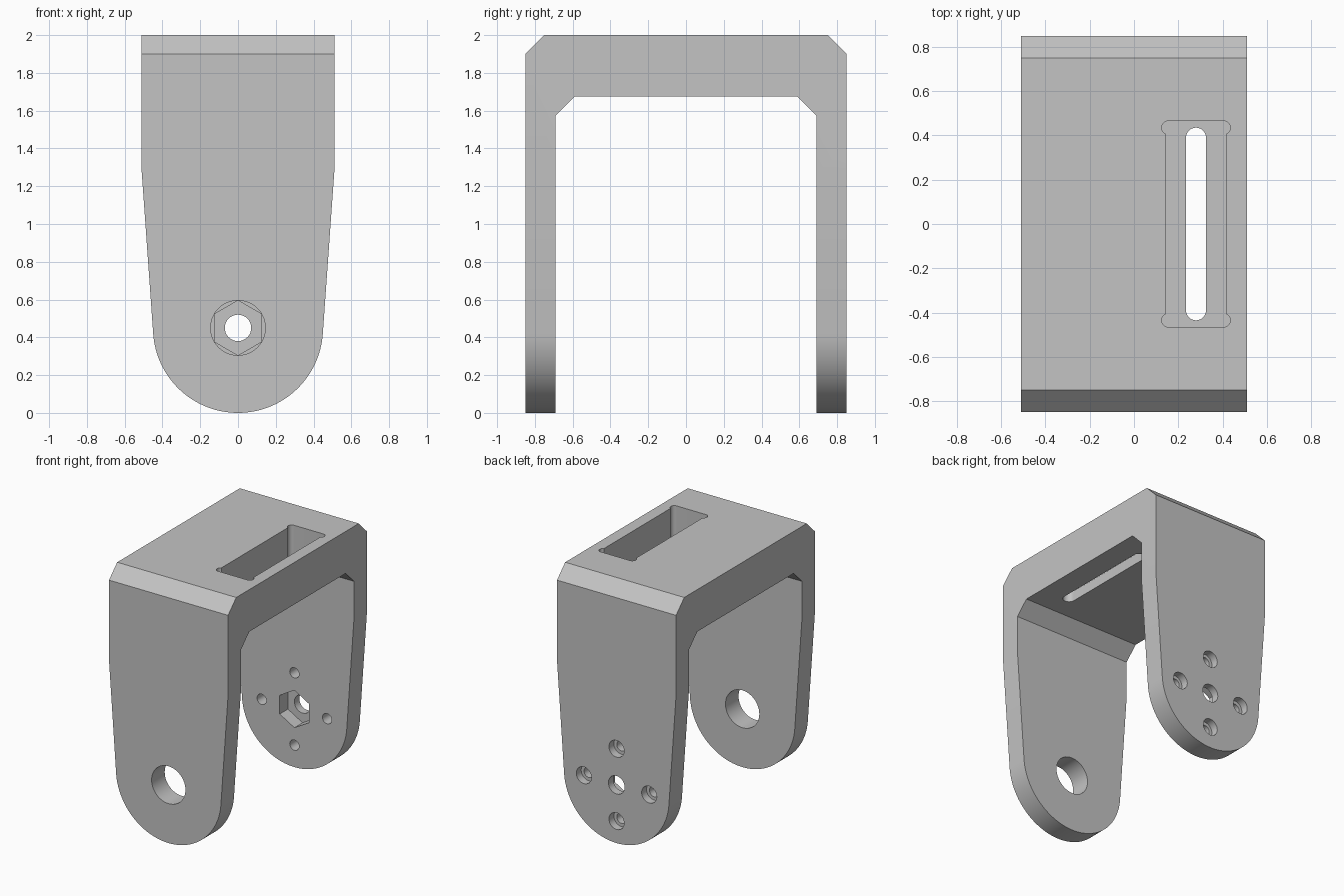
import bpy
import bmesh
from math import cos, sin, radians

cube = bpy.data.objects.get("Cube")
if cube:
    bpy.data.objects.remove(cube, do_unlink=True)

# Main dimensions
HALF_W, HALF_D, HEIGHT = 0.51, 0.85, 2.0
INNER_D, INNER_Z, CHAMFER = 0.69, 1.675, 0.1
PIVOT_Z, END_R = 0.45, 0.45

grey = bpy.data.materials.new("light grey")
grey.use_nodes = True
colour = (0.55, 0.55, 0.55, 1)
grey.diffuse_color = colour
grey.node_tree.nodes["Principled BSDF"].inputs["Base Color"].default_value = colour


def arc(cx, cy, r, start, end, steps):
    """Points on an arc, both ends included, angles in degrees."""
    angles = [radians(start + (end - start) * i / steps) for i in range(steps + 1)]
    return [(cx + r * cos(a), cy + r * sin(a)) for a in angles]


def circle(cx, cy, r, sides=48, start=0):
    return arc(cx, cy, r, start, start + 360, sides)[:-1]


def prism(name, outline, axis, low, high):
    """Extrude a 2D outline along an axis from low to high."""
    place = {"x": lambda u, v: (low, u, v),
             "y": lambda u, v: (u, low, v),
             "z": lambda u, v: (u, v, low)}[axis]
    bm = bmesh.new()
    face = bm.faces.new([bm.verts.new(place(u, v)) for u, v in outline])
    moved = bmesh.ops.extrude_face_region(bm, geom=[face])["geom"]
    for v in moved:
        if isinstance(v, bmesh.types.BMVert):
            setattr(v.co, axis, high)
    bmesh.ops.recalc_face_normals(bm, faces=bm.faces)
    mesh = bpy.data.meshes.new(name)
    bm.to_mesh(mesh)
    bm.free()
    mesh.materials.append(grey)
    obj = bpy.data.objects.new(name, mesh)
    bpy.context.collection.objects.link(obj)
    return obj


def combine(obj, tool, operation="DIFFERENCE"):
    """Apply a boolean and discard the tool."""
    tool.hide_render = True
    mod = obj.modifiers.new("cut", "BOOLEAN")
    mod.operation, mod.solver, mod.object = operation, "EXACT", tool
    bpy.context.view_layer.objects.active = obj
    bpy.ops.object.modifier_apply(modifier=mod.name)
    bpy.data.objects.remove(tool, do_unlink=True)


# Chamfered U-shaped side profile
half = [(HALF_D, 0), (HALF_D, HEIGHT - CHAMFER), (HALF_D - CHAMFER, HEIGHT)]
inner = [(INNER_D - CHAMFER, INNER_Z), (INNER_D, INNER_Z - CHAMFER), (INNER_D, 0)]
mirror = lambda pts: [(-u, v) for u, v in reversed(pts)]
bracket = prism("bracket", half + mirror(half) + mirror(inner) + inner,
                "x", -HALF_W, HALF_W)

# Tapered legs with rounded ends
leg_outline = ([(-HALF_W, 1.28), (-HALF_W, 2.1), (HALF_W, 2.1), (HALF_W, 1.28)]
               + arc(0, PIVOT_Z, END_R, -4, -176, 64))
combine(bracket, prism("leg_outline", leg_outline, "y", -1, 1), "INTERSECT")

# Large pivot hole in the front leg
combine(bracket, prism("pivot_hole", circle(0, PIVOT_Z, 0.145), "y", -1, -0.5))

# Bolt hole and hexagonal nut pocket in the back leg
combine(bracket, prism("bolt_hole", circle(0, PIVOT_Z, 0.07, 32), "y", 0.5, 1))
combine(bracket, prism("nut_pocket", circle(0, PIVOT_Z, 0.145, 6, 90), "y", 0.5, 0.79))

# Four counterbored screw holes around the bolt hole
for x, z in circle(0, PIVOT_Z, 0.28, 4):
    combine(bracket, prism("screw_hole", circle(x, z, 0.04, 24), "y", 0.5, 1))
    combine(bracket, prism("counterbore", circle(x, z, 0.065, 32), "y", 0.79, 1))

# Top pocket with relieved corners
corner = arc(0.125, 0.435, 0.03, -65, 90, 16)
right = [(u, -v) for u, v in reversed(corner)] + corner
pocket = [(u + 0.28, v) for u, v in right + mirror(right)]
combine(bracket, prism("top_pocket", pocket, "z", INNER_Z + 0.08, 2.2))

# Narrow slot through the pocket floor
slot = arc(0.28, 0.39, 0.045, 0, 180, 16) + arc(0.28, -0.39, 0.045, 180, 360, 16)
combine(bracket, prism("slot", slot, "z", 1.5, 2.2))

bpy.ops.object.select_all(action="DESELECT")
bracket.select_set(True)
bpy.context.view_layer.objects.active = bracket
bpy.ops.object.shade_smooth_by_angle(angle=radians(30))
